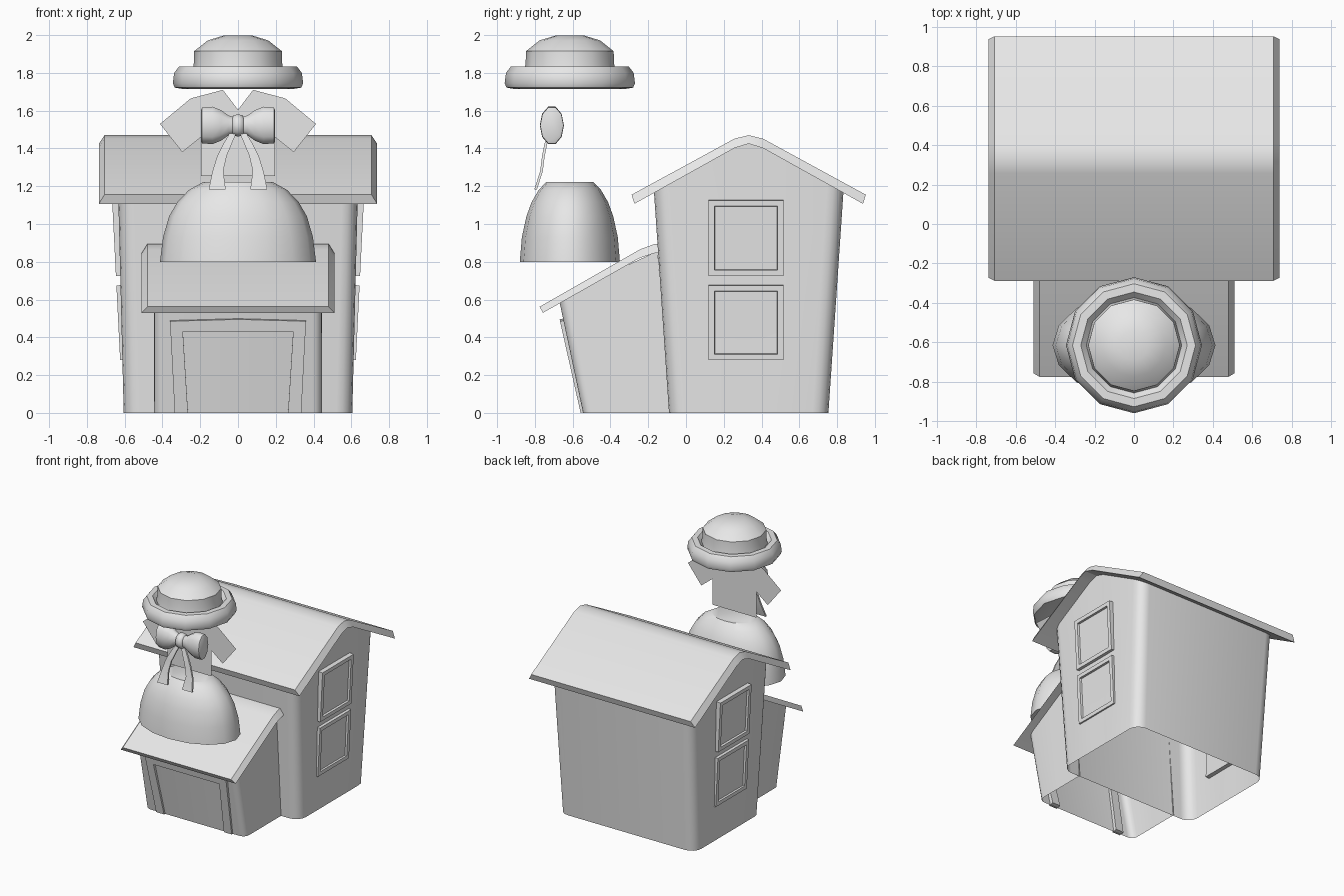
import bpy, bmesh, math
from mathutils import Vector

cube = bpy.data.objects.get("Cube")
if cube:
    bpy.data.objects.remove(cube, do_unlink=True)

grey = bpy.data.materials.new("plain_grey")
grey.use_nodes = True
grey.diffuse_color = (0.8, 0.8, 0.8, 1)
grey.node_tree.nodes["Principled BSDF"].inputs["Base Color"].default_value = (0.8, 0.8, 0.8, 1)


def finish(name, bm, angle=40, recalc=True):
    if recalc:
        bmesh.ops.recalc_face_normals(bm, faces=bm.faces[:])
    mesh = bpy.data.meshes.new(name)
    bm.to_mesh(mesh)
    bm.free()
    mesh.materials.append(grey)
    mesh.shade_smooth()
    mesh.set_sharp_from_angle(angle=math.radians(angle))
    obj = bpy.data.objects.new(name, mesh)
    bpy.context.collection.objects.link(obj)
    return obj


def loft(name, rings, closed=True, caps=True, angle=40):
    """Skin a list of point rings."""
    bm = bmesh.new()
    rows = [[bm.verts.new(p) for p in ring] for ring in rings]
    n = len(rows[0])
    for a, b in zip(rows, rows[1:]):
        for i in range(n if closed else n - 1):
            j = (i + 1) % n
            bm.faces.new((a[i], a[j], b[j], b[i]))
    if caps:
        bm.faces.new(rows[0][::-1])
        bm.faces.new(rows[-1])
    return finish(name, bm, angle)


def ellipse(rx, ry, z, cy, n=12):
    return [(rx * math.cos(math.tau * i / n), cy + ry * math.sin(math.tau * i / n), z)
            for i in range(n)]


def slab(name, outline, depth, inset=0, recess=0):
    """Extrude a flat outline backwards, with an optional sunken middle."""
    bm = bmesh.new()
    front = bm.faces.new([bm.verts.new(p) for p in outline])
    front.normal_update()
    normal = front.normal.copy()
    back = [bm.verts.new(v.co - normal * depth) for v in front.verts]
    verts = list(front.verts)
    for i in range(len(verts)):
        j = (i + 1) % len(verts)
        bm.faces.new((verts[j], verts[i], back[i], back[j]))
    bm.faces.new(back[::-1])
    bm.normal_update()
    if inset:
        bmesh.ops.inset_region(bm, faces=[front], thickness=inset)
        bmesh.ops.inset_region(bm, faces=[front], thickness=0.004, depth=-recess)
    return finish(name, bm, 30)


def roof(name, half, upper, lower):
    """Roof sheet from (y, z) profiles, chamfered along its two gable ends."""
    rings = []
    for u, l in zip(upper, lower):
        rings.append([(-half + 0.03, *u), (half - 0.03, *u), (half, *l), (-half, *l)])
    return loft(name, rings, angle=32)


def interp(profile, y):
    for (y0, z0), (y1, z1) in zip(profile, profile[1:]):
        if y <= y1:
            return z0 + (z1 - z0) * (y - y0) / (y1 - y0)
    return profile[-1][1]


# Main house: flared walls with rounded corners, open underneath
MID = 0.332
half_upper = [(-0.62, 1.155), (-0.075, 1.452), (0, 1.47)]
half_lower = [(-0.605, 1.107), (-0.075, 1.402), (0, 1.425)]


def gable(half):
    full = half + [(-d, z) for d, z in half[-2::-1]]
    return [(MID + d, z) for d, z in full]


house_lower = gable(half_lower)
roof("house_roof", 0.737, gable(half_upper), house_lower)

corner = []
for k in range(5):
    a = math.radians(22.5 * k)
    corner.append((math.cos(a), math.sin(a)))
R = 0.085


def wall_ring(hx, hy):
    quarter = [(hx, 0), (hx, 0.075)]
    quarter += [(hx - R + R * c, hy - R + R * s) for c, s in corner]
    half = quarter + [(-x, y) for x, y in quarter[::-1]]
    return half + [(x, -y) for x, y in half[-2:0:-1]]


base = [(x, MID + y, 0) for x, y in wall_ring(0.605, 0.422)]
top = []
for x, y in wall_ring(0.636, 0.502):
    z = interp(house_lower, MID + y) + 0.012
    top.append((x, MID + y, z))
loft("house_walls", [base, top], caps=False)

# Porch: forward-leaning front, open underneath, running back to the house
porch_lower = [(-0.757, 0.53), (-0.245, 0.82), (-0.17, 0.845), (-0.1, 0.85)]
porch_upper = [(-0.775, 0.562), (-0.245, 0.865), (-0.17, 0.893), (-0.1, 0.895)]
roof("porch_roof", 0.51, porch_upper, porch_lower)


def porch_ring(front, back, flat):
    r = 0.05
    right = [(0.445, back), (0.445, (front + back) / 2)]
    right += [(0.445 - r + r * c, front + r - r * s) for c, s in corner]
    ring = right + [(-x, y) for x, y in right[::-1]]
    return [(x, y, 0 if flat else interp(porch_lower, y) + 0.01) for x, y in ring]


loft("porch_walls", [porch_ring(-0.545, -0.08, True), porch_ring(-0.67, -0.15, False)],
     closed=False, caps=False)

# Door frame: a tapered U lying on the leaning porch front
door_half = [(0.335, 0), (0.36, 0.485), (0, 0.495)]
opening = [(0.265, 0), (0.292, 0.43)]
shape = door_half + [(-x, z) for x, z in door_half[1::-1]]
shape += [(-x, z) for x, z in opening] + opening[::-1]
slab("door_frame", [(x, -0.558 - 0.225 * z, z) for x, z in shape], 0.04)

# Two windows on each side wall
for side, label in ((1, "left"), (-1, "right")):
    for z0, z1, level in ((0.28, 0.675, "lower"), (0.725, 1.125, "upper")):
        pts = [(y, z) for y, z in ((0.12, z0), (0.515, z0), (0.515, z1), (0.12, z1))]
        pts = [(side * (0.61 + 0.05 * z), y, z) for y, z in pts]
        slab(f"{label}_{level}_window", pts[::side], 0.045, 0.043, 0.016)

# Skirt
CY = -0.615
skirt = [(0.413, 0.265, 0.8), (0.397, 0.254, 0.93), (0.365, 0.23, 1.04),
         (0.322, 0.203, 1.115), (0.26, 0.165, 1.18), (0.185, 0.125, 1.222)]
loft("skirt", [ellipse(rx, ry, z, CY, 16) for rx, ry, z in skirt])

# Shirt with short sleeves: pillowed front and back from one outline
side = [(0.08, 1.71), (0.25, 1.665), (0.413, 1.53), (0.295, 1.38), (0.195, 1.46), (0.195, 1.253)]
outline = [(0, 1.605)] + side + [(-x, z) for x, z in side[::-1]]
bm = bmesh.new()
rim = [bm.verts.new((x, CY, z)) for x, z in outline]
for order in (rim, rim[::-1]):
    face = bm.faces.new([bm.verts.new(v.co) for v in order])
    face.normal_update()
    bmesh.ops.inset_region(bm, faces=[face], thickness=0.028, depth=0.037)
bmesh.ops.remove_doubles(bm, verts=bm.verts[:], dist=0.0001)
finish("shirt", bm, 50)

# Hat: rolled brim and domed crown
hat = [(0.2, 1.735), (0.3, 1.716), (0.335, 1.722), (0.345, 1.745), (0.338, 1.8),
       (0.312, 1.834), (0.27, 1.835), (0.242, 1.805), (0.234, 1.85), (0.232, 1.915),
       (0.16, 1.972), (0.075, 1.998)]
loft("hat", [ellipse(r, r, z, CY) for r, z in hat], angle=45)

# Bow: knot, two loops and two tails
BY, BZ = -0.71, 1.522


def bow_ring(x, hy, hz, n=10):
    return [(x, BY + hy * math.cos(math.tau * i / n), BZ + hz * math.sin(math.tau * i / n))
            for i in range(n)]


knot = [(-0.03, 0.035, 0.04), (-0.025, 0.05, 0.056), (0, 0.056, 0.062),
        (0.025, 0.05, 0.056), (0.03, 0.035, 0.04)]
loft("bow_knot", [bow_ring(*k) for k in knot], angle=60)
loop = [(0.015, 0.035, 0.045), (0.05, 0.042, 0.055), (0.09, 0.055, 0.085),
        (0.135, 0.064, 0.104), (0.19, 0.062, 0.1), (0.196, 0.05, 0.085)]
tail = [(0.01, 0.045, -0.735, 1.48), (0.035, 0.08, -0.75, 1.42), (0.06, 0.11, -0.762, 1.36),
        (0.078, 0.135, -0.772, 1.28), (0.065, 0.155, -0.803, 1.183)]
for s, label in ((1, "left"), (-1, "right")):
    loft(f"bow_{label}_loop", [bow_ring(s * x, hy, hz) for x, hy, hz in loop], angle=60)
    rings = []
    for a, b, y, z in tail:
        rings.append([(s * a, y, z), (s * b, y, z), (s * b, y + 0.014, z), (s * a, y + 0.014, z)])
    loft(f"bow_{label}_tail", rings)
